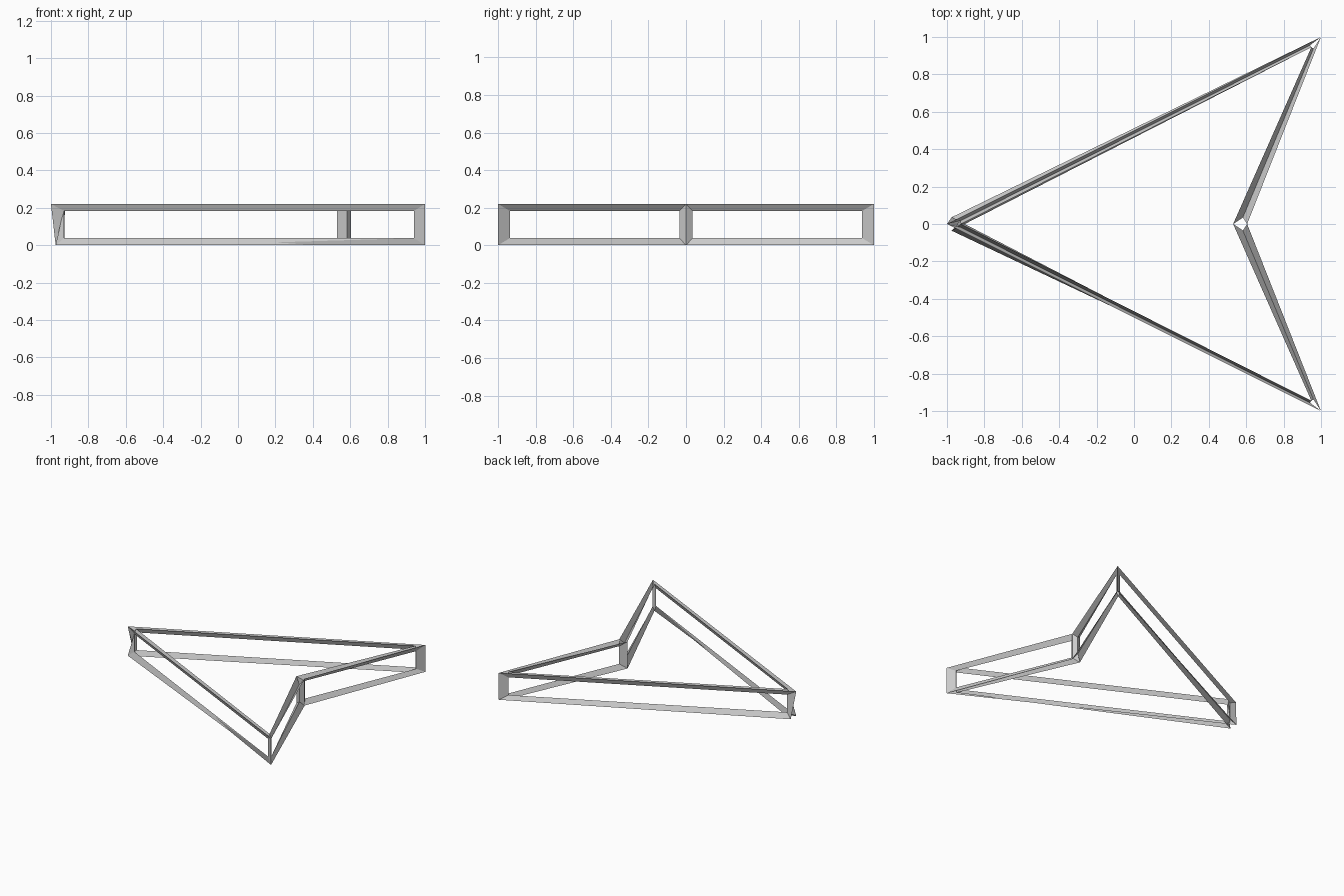
import bpy, bmesh
from mathutils import Vector

if "Cube" in bpy.data.objects:
    bpy.data.objects.remove(bpy.data.objects["Cube"])

H = 0.22      # height
T = 0.0375    # half thickness of the bars

# Arrowhead plan, counter-clockwise: centre of each corner and its outward direction
corners = [
    ((-0.9625, 0), (-1, 0)),
    ((0.974, -0.9725), (0.685, -0.728)),
    ((0.5675, 0), (1, 0)),
    ((0.974, 0.9725), (0.685, 0.728)),
]

bm = bmesh.new()


def rim_pair(point, direction, z):
    """Outer and inner rim vertices of one corner."""
    c = Vector((*point, z))
    d = Vector((*direction, 0)).normalized() * T
    return bm.verts.new(c + d), bm.verts.new(c - d)


low = [rim_pair(p, d, 0) for p, d in corners]
high = [rim_pair(p, d, H) for p, d in corners]

# The lower apex is twisted sideways
low[0][0].co = (-0.975, 0.036, 0)
low[0][1].co = (-0.975, -0.036, 0)

# Each wall is an open frame: four V-shaped bars round a rectangular opening
for i in range(4):
    j = (i + 1) % 4
    a = Vector((*corners[i][0], 0))
    b = Vector((*corners[j][0], 0))
    step = (b - a).normalized() * T
    rise = Vector((0, 0, T))
    top = Vector((0, 0, H))
    inset = [bm.verts.new(p) for p in (a + step + rise, b - step + rise,
                                       b - step + top - rise, a + step + top - rise)]
    rim = [low[i], low[j], high[j], high[i]]
    for k in range(4):
        m = (k + 1) % 4
        bm.faces.new((rim[k][0], rim[m][0], inset[m], inset[k]))
        bm.faces.new((inset[k], inset[m], rim[m][1], rim[k][1]))

mesh = bpy.data.meshes.new("arrowhead_frame")
bm.to_mesh(mesh)
bm.free()
bpy.context.collection.objects.link(bpy.data.objects.new("arrowhead_frame", mesh))
